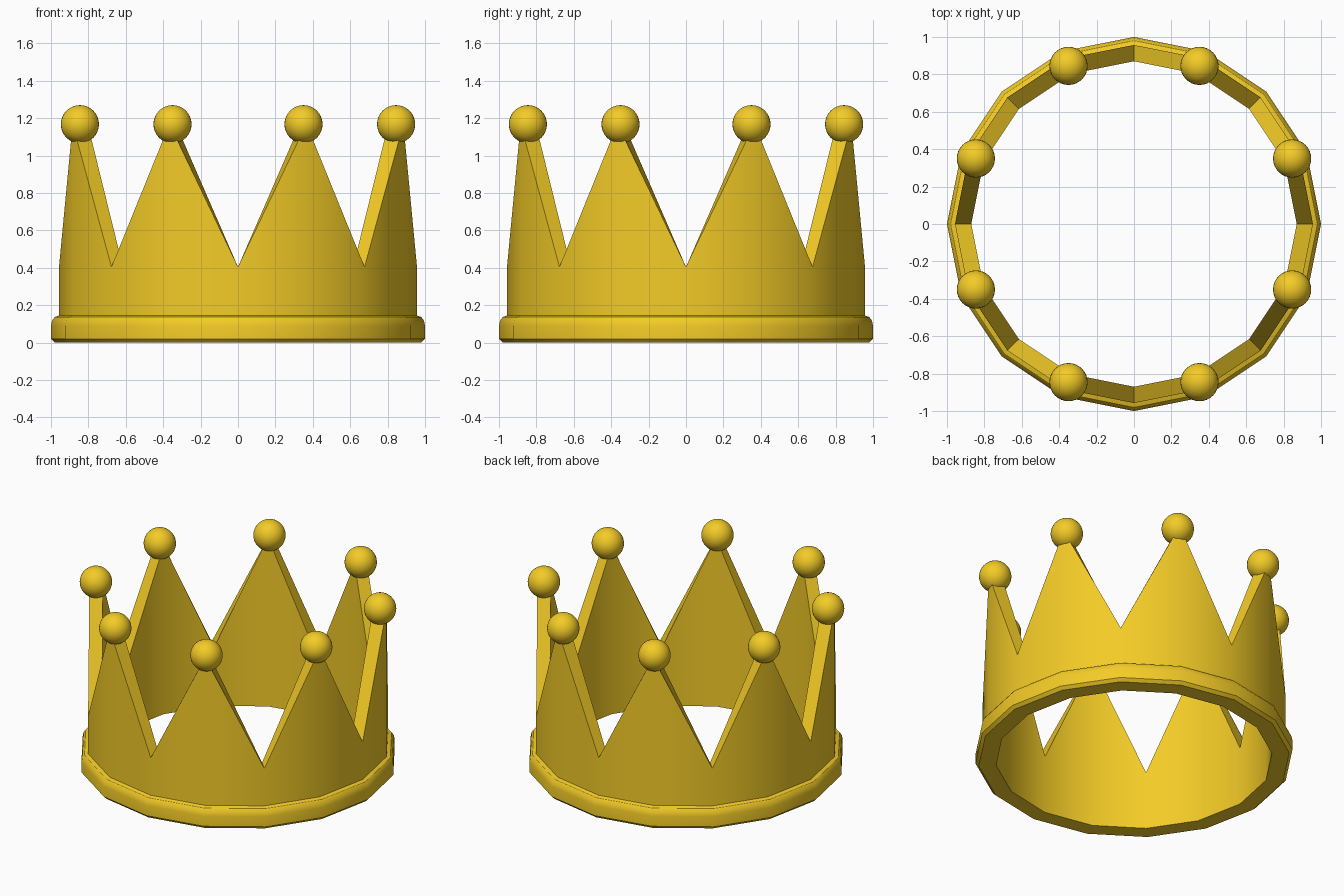
import bpy, bmesh
from math import cos, sin, pi, radians

if "Cube" in bpy.data.objects:
    bpy.data.objects.remove(bpy.data.objects["Cube"])

SIDES = 16
gold = bpy.data.materials.new("gold")
gold.diffuse_color = (0.9, 0.6, 0.02, 1)
gold.use_nodes = True
gold.node_tree.nodes["Principled BSDF"].inputs["Base Color"].default_value = gold.diffuse_color


def finish(obj, angle=30):
    obj.data.materials.append(gold)
    bpy.ops.object.select_all(action='DESELECT')
    obj.select_set(True)
    bpy.context.view_layer.objects.active = obj
    bpy.ops.object.shade_smooth_by_angle(angle=radians(angle))


def ring(name, profile_at):
    """Closed 16-sided ring; profile_at(i) gives the (radius, z) loop at corner i."""
    bm = bmesh.new()
    cols = []
    for i in range(SIDES):
        a = 2 * pi * i / SIDES
        cols.append([bm.verts.new((r * cos(a), r * sin(a), z)) for r, z in profile_at(i)])
    n = len(cols[0])
    for i in range(SIDES):
        c, d = cols[i], cols[(i + 1) % SIDES]
        for j in range(n):
            k = (j + 1) % n
            bm.faces.new((c[j], d[j], d[k], c[k]))
    bmesh.ops.recalc_face_normals(bm, faces=bm.faces)
    mesh = bpy.data.meshes.new(name)
    bm.to_mesh(mesh)
    bm.free()
    obj = bpy.data.objects.new(name, mesh)
    bpy.context.collection.objects.link(obj)
    finish(obj)


# Band and rolled bottom rim in one cross-section; odd corners rise to points
def crown_profile(i):
    top = 1.17 if i % 2 else 0.405
    return [(0.87, 0), (0.98, 0), (1.0, 0.02), (1.0, 0.09), (0.994, 0.118),
            (0.98, 0.137), (0.957, 0.145), (0.957, top), (0.87, top)]


ring("crown_band", crown_profile)

# Ball on every point
for i in range(8):
    a = radians(22.5 + 45 * i)
    bpy.ops.mesh.primitive_uv_sphere_add(segments=32, ring_count=16, radius=0.102,
                                         location=(0.915 * cos(a), 0.915 * sin(a), 1.168))
    ball = bpy.context.object
    ball.name = f"point_ball_{i + 1}"
    finish(ball)
